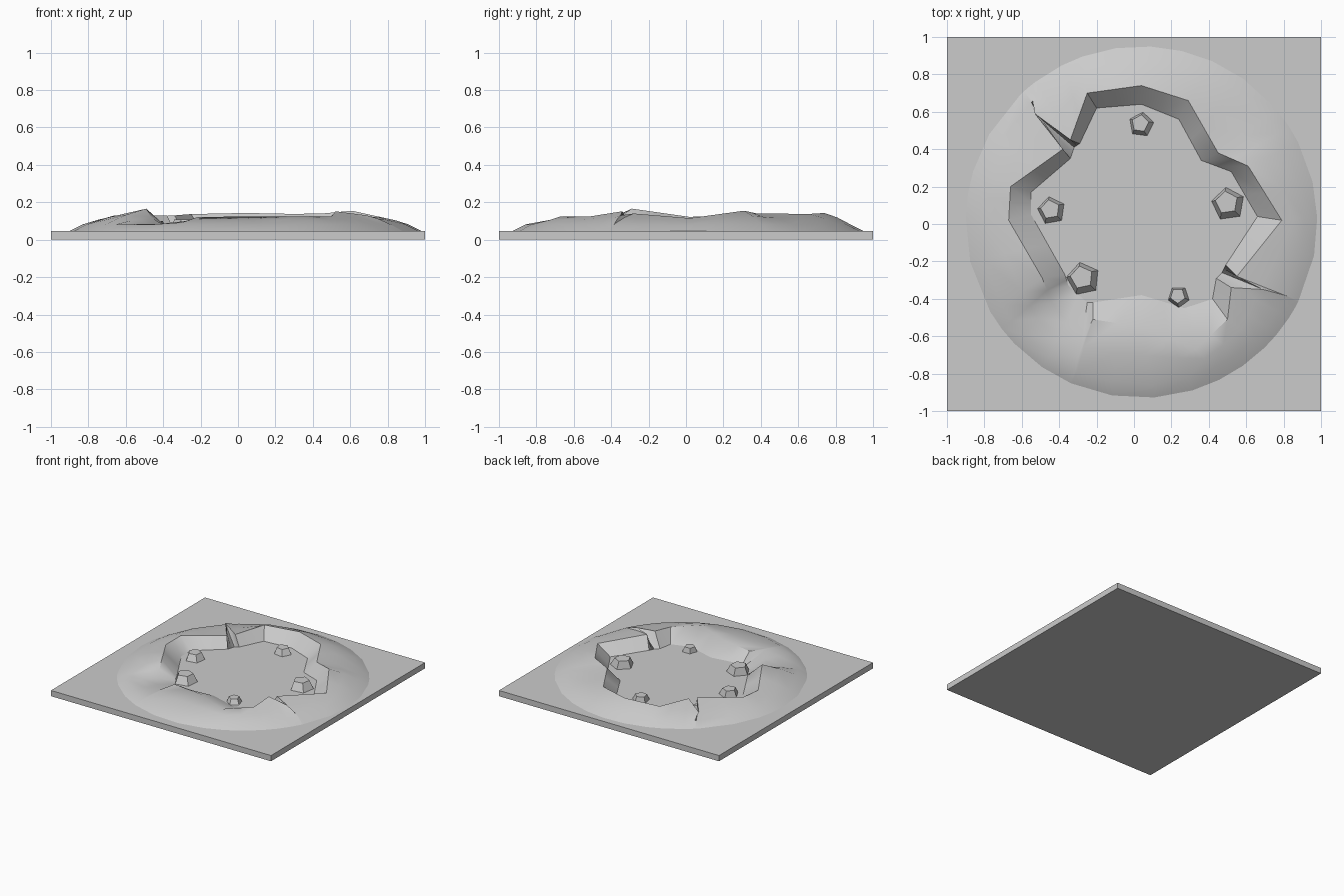
import bpy
import bmesh
from math import atan2, cos, sin, pi, radians
from mathutils import Vector

default_cube = bpy.data.objects.get("Cube")
if default_cube:
    bpy.data.objects.remove(default_cube, do_unlink=True)

GROUND = 0.047

stone = bpy.data.materials.new("grey stone")
stone.use_nodes = True
stone.diffuse_color = (0.6, 0.6, 0.6, 1)
stone_shader = stone.node_tree.nodes["Principled BSDF"]
stone_shader.inputs["Base Color"].default_value = stone.diffuse_color
stone_shader.inputs["Roughness"].default_value = 0.9


def add_object(name, bm, smooth_angle=None):
    """Turn a bmesh into a stone object, smooth shaded if an angle is given."""
    mesh = bpy.data.meshes.new(name)
    bm.to_mesh(mesh)
    bm.free()
    mesh.materials.append(stone)
    obj = bpy.data.objects.new(name, mesh)
    bpy.context.collection.objects.link(obj)
    if smooth_angle:
        bpy.ops.object.select_all(action='DESELECT')
        obj.select_set(True)
        bpy.context.view_layer.objects.active = obj
        bpy.ops.object.shade_smooth_by_angle(angle=radians(smooth_angle))
    return obj


def loft(bm, rings):
    """Bridge closed clockwise rings, listed from the inside outwards."""
    rows = [[bm.verts.new(p) for p in ring] for ring in rings]
    for inner, outer in zip(rows, rows[1:]):
        for i in range(len(inner)):
            j = (i + 1) % len(inner)
            bm.faces.new((inner[i], inner[j], outer[j], outer[i]))


def with_midpoints(ring):
    """Insert a point halfway along every segment of a closed ring."""
    points = []
    for a, b in zip(ring, ring[1:] + ring[:1]):
        points += [a, (a + b) / 2]
    return points


# Ground tile
bm = bmesh.new()
bmesh.ops.create_cube(bm, size=2)
for v in bm.verts:
    v.co.z = GROUND if v.co.z > 0 else 0
add_object("ground_tile", bm)

# Crater wall stations, clockwise from the back: rim x, y, z, then foot x, y
stations = [
    (.04, .74, .143, .04, .64),
    (.29, .66, .138, .24, .56),
    (.45, .38, .14, .36, .34),
    (.61, .31, .155, .52, .28),
    (.79, .02, .115, .66, .04),
    (.55, -.28, .14, .49, -.22),
    (.69, -.35, .13, .47, -.26),    # tip of the right crack
    (.52, -.34, .152, .44, -.29),
    (.50, -.51, .125, .42, -.40),
    (.33, -.67, .125, .27, -.45),
    (.04, -.55, .125, .04, -.38),
    (-.22, -.51, .12, -.22, -.42),
    (-.28, -.63, .1, -.25, -.42),   # tip of the front crack
    (-.44, -.42, .075, -.35, -.33),
    (-.49, -.29, .166, -.37, -.27),
    (-.67, .02, .122, -.55, .05),
    (-.66, .20, .13, -.55, .17),
    (-.38, .40, .13, -.34, .35),
    (-.53, .59, .12, -.32, .41),    # tip of the back crack
    (-.34, .45, .13, -.29, .43),
    (-.25, .70, .137, -.20, .62),
]
rim = with_midpoints([Vector(s[:3]) for s in stations])
floor_edge = with_midpoints([Vector((s[3], s[4], GROUND)) for s in stations])

# Outer slope falls from the rim to a round foot
centre = Vector((.04, .01, 0))


def round_ring(radius, z):
    ring = []
    for p in rim:
        a = atan2(p.y, p.x)
        ring.append(centre + Vector((radius * cos(a), radius * sin(a), z)))
    return ring


lower = round_ring(.87, .082)
foot = round_ring(.94, GROUND)
upper = []
for top, low in zip(rim, lower):
    p = top.lerp(low, .5)
    p.z = top.z + (low.z - top.z) * .4
    upper.append(p)

bm = bmesh.new()
loft(bm, [floor_edge, rim, upper, lower, foot])
add_object("crater_wall", bm, 35)

# Five-sided rocks on the crater floor: x, y, radius, turn in degrees
rocks = {
    "back": (.04, .53, .072, 82),
    "left": (.505, .105, .095, 98),
    "right": (-.44, .07, .08, 100),
    "front_right": (-.27, -.295, .095, 102),
    "front_left": (.24, -.39, .063, 126),
}
for side, (x, y, radius, turn) in rocks.items():
    bm = bmesh.new()
    base, top = [], []
    for i in range(5):
        a = radians(turn) + i * 2 * pi / 5
        arm = Vector((cos(a), sin(a), 0)) * radius
        base.append(bm.verts.new(Vector((x, y, GROUND - .01)) + arm))
        shift = Vector((x - radius / 10, y + radius / 10, GROUND + radius * .65))
        top.append(bm.verts.new(shift + arm * .65))
    bm.faces.new(top)
    bm.faces.new(base[::-1])
    for i in range(5):
        j = (i + 1) % 5
        bm.faces.new((base[i], base[j], top[j], top[i]))
    add_object(side + "_rock", bm)
